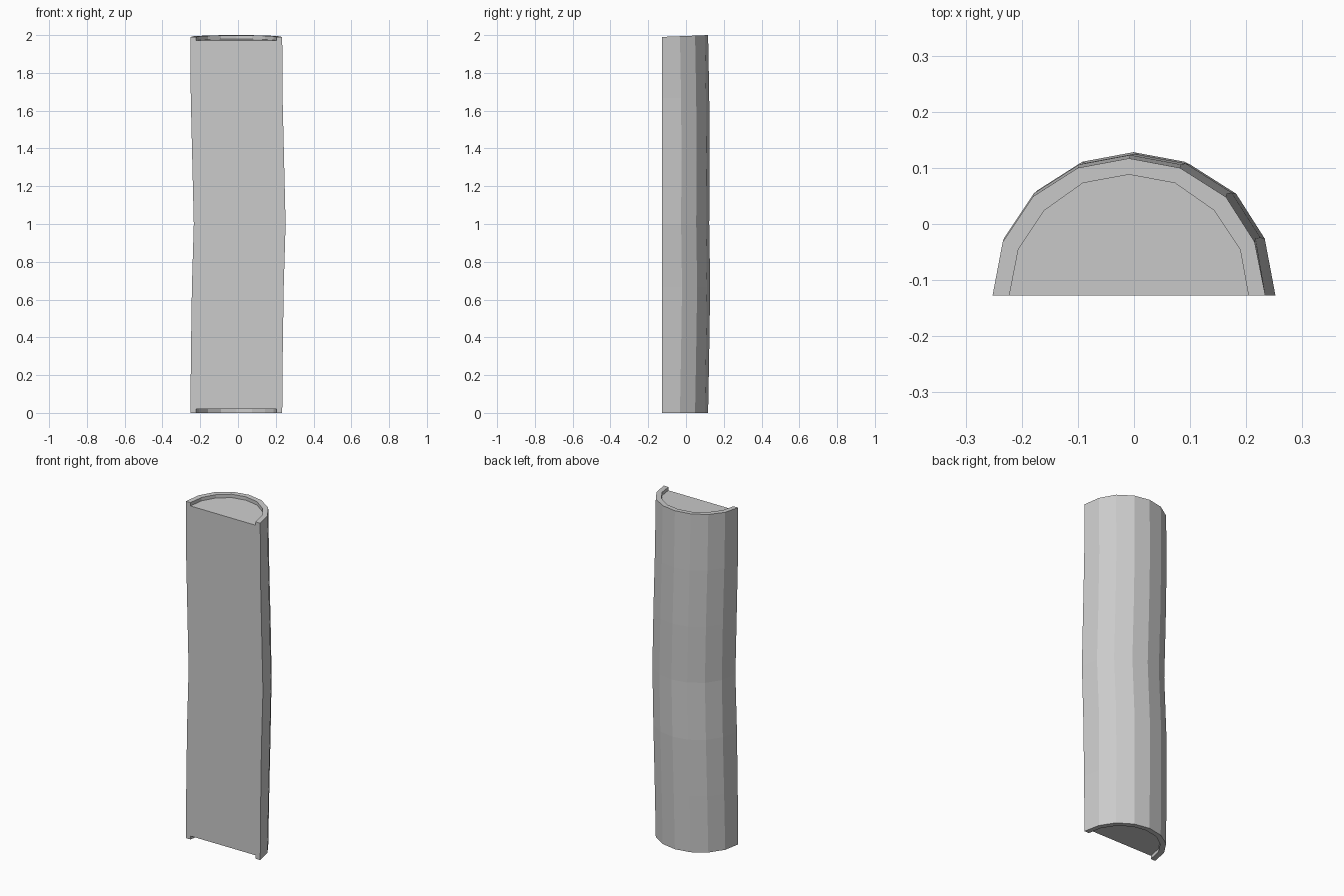
import bpy, bmesh

if "Cube" in bpy.data.objects:
    bpy.data.objects.remove(bpy.data.objects["Cube"])

FRONT = -0.127   # flat sawn face
H = 2.0
# half-round section, left to right, relative to the log's centre line
OUTER = [(-.243, FRONT), (-.225, -.032), (-.171, .049), (-.091, .1), (0, .117),
         (.091, .1), (.173, .048), (.224, -.032), (.243, FRONT)]
INNER = [(-.213, FRONT), (-.197, -.045), (-.151, .024), (-.082, .073), (0, .088),
         (.082, .073), (.152, .024), (.198, -.045), (.213, FRONT)]
# gentle bend of the log: (z, x shift, y shift)
BEND = [(0, -.009, 0), (.333, -.006, .006), (.667, -.001, .011), (1, .009, .006),
        (1.333, .001, .008), (1.667, -.007, .006), (H, -.009, 0)]
DEPTH = 0.02     # recess of the cut ends

bm = bmesh.new()


def ring(profile, z, dx, dy):
    verts = []
    for x, y in profile:
        # the top cut leans slightly towards the flat face
        tilt = (y - .117) * .04 if z > 1.9 else 0
        verts.append(bm.verts.new((x + dx, y + (dy if y > FRONT else 0), z + tilt)))
    return verts


def bridge(a, b):
    for i in range(len(a) - 1):
        bm.faces.new((a[i], a[i + 1], b[i + 1], b[i]))


# bark
rings = [ring(OUTER, *b) for b in BEND]
for lower, upper in zip(rings, rings[1:]):
    bridge(lower, upper)

# rims and recessed end faces
ends = []
for outer, (z, dx, dy), step in ((rings[0], BEND[0], DEPTH), (rings[-1], BEND[-1], -DEPTH)):
    rim = ring(INNER, z, dx, dy)
    floor = ring(INNER, z + step, dx, dy)
    bridge(outer, rim)
    bridge(rim, floor)
    bm.faces.new(floor)
    ends.append((rim, floor))

# flat sawn face, notched at both ends
(r0, f0), (r1, f1) = ends
bm.faces.new([r[0] for r in rings] + [r1[0], f1[0], f1[-1], r1[-1]]
             + [r[-1] for r in reversed(rings)] + [r0[-1], f0[-1], f0[0], r0[0]])

bmesh.ops.recalc_face_normals(bm, faces=bm.faces)
mesh = bpy.data.meshes.new("half_log")
bm.to_mesh(mesh)
bm.free()
bpy.context.collection.objects.link(bpy.data.objects.new("half_log", mesh))
